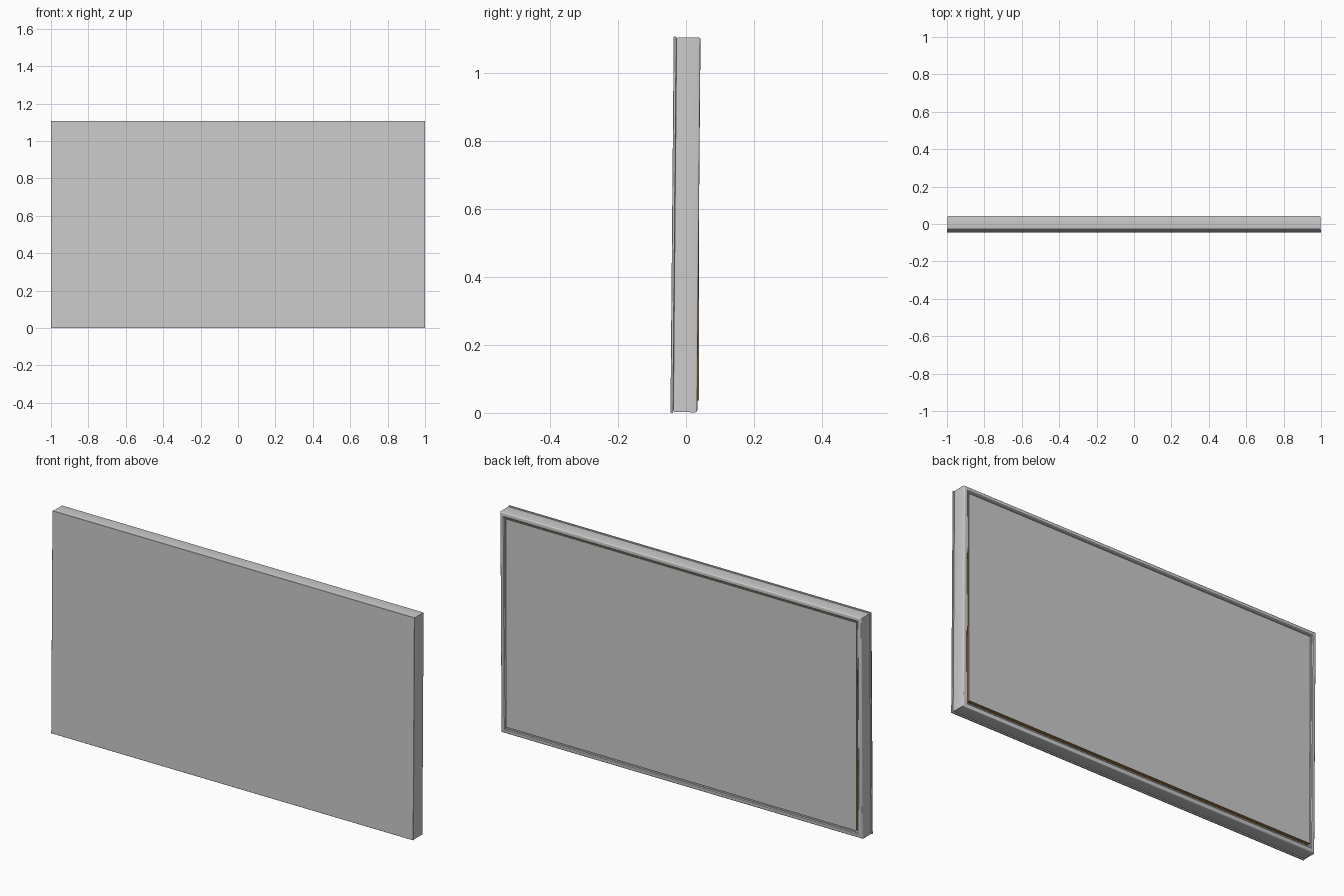
import bpy, bmesh, math
from mathutils import Matrix

if "Cube" in bpy.data.objects:
    bpy.data.objects.remove(bpy.data.objects["Cube"])

W, H = 1.0, 1.108           # half width, height
TILT = math.radians(-0.5)   # the board leans back slightly


def material(name, rgb):
    m = bpy.data.materials.new(name)
    m.diffuse_color = (*rgb, 1)
    m.use_nodes = True
    m.node_tree.nodes["Principled BSDF"].inputs["Base Color"].default_value = m.diffuse_color
    return m


GREY = material("light grey", (0.6, 0.6, 0.6))
BROWN = material("brown fibreboard", (0.35, 0.17, 0.04))


def loft(name, profile, mats, tilt=0.0, x=W, z0=0.0, z1=H, cap=True):
    """Rectangular loops, one per (inset, y) of the profile, skinned front to back."""
    bm = bmesh.new()
    rings = []
    for d, y in profile:
        corners = [(-x + d, z0 + d), (x - d, z0 + d), (x - d, z1 - d), (-x + d, z1 - d)]
        rings.append([bm.verts.new((cx, y, cz)) for cx, cz in corners])
    for a, b in zip(rings, rings[1:]):
        for i in range(4):
            j = (i + 1) % 4
            bm.faces.new((a[i], a[j], b[j], b[i]))
    if cap:
        bm.faces.new(rings[0])
        bm.faces.new(rings[-1])
    bmesh.ops.recalc_face_normals(bm, faces=bm.faces[:])
    if tilt:
        pivot = Matrix.Translation((0, 0, H / 2))
        bm.transform(pivot @ Matrix.Rotation(tilt, 4, 'X') @ pivot.inverted())
    me = bpy.data.meshes.new(name)
    bm.to_mesh(me)
    bm.free()
    for m in mats:
        me.materials.append(m)
    ob = bpy.data.objects.new(name, me)
    bpy.context.collection.objects.link(ob)
    return ob


def smooth(ob):
    bpy.ops.object.select_all(action='DESELECT')
    ob.select_set(True)
    bpy.context.view_layer.objects.active = ob
    bpy.ops.object.shade_smooth_by_angle(angle=math.radians(35))


def arc(d, y, r, a0, a1, n=4):
    """Rounded profile corner around centre (inset d, y)."""
    pts = []
    for k in range(n + 1):
        a = math.radians(a0 + (a1 - a0) * k / n)
        pts.append((d - r * math.cos(a), y + r * math.sin(a)))
    return pts


# front sheet, a thin flat plate
loft("front_sheet", [(0.001, -0.041), (0, -0.040), (0, -0.034), (0.002, -0.033)], [GREY], TILT)

# hollow frame with rounded edges and a stepped inner lip
r = 0.006
frame = [(0.03, -0.033)] + arc(0.002 + r, -0.033 + r, r, -90, 0)
frame += arc(0.002 + r, 0.038 - r, r, 0, 90)
frame += [(0.020, 0.038), (0.024, 0.035), (0.028, 0.035), (0.030, 0.032), (0.030, -0.033)]
smooth(loft("frame", frame, [GREY], TILT, cap=False))

# upright backing board: grey face, brown edges
back = loft("backing_board", [(0, 0.020), (0, 0.0385)], [GREY, BROWN],
            x=0.968, z0=0.037, z1=H - 0.032)
for p in back.data.polygons:
    p.material_index = 0 if abs(p.normal.y) > 0.5 else 1
